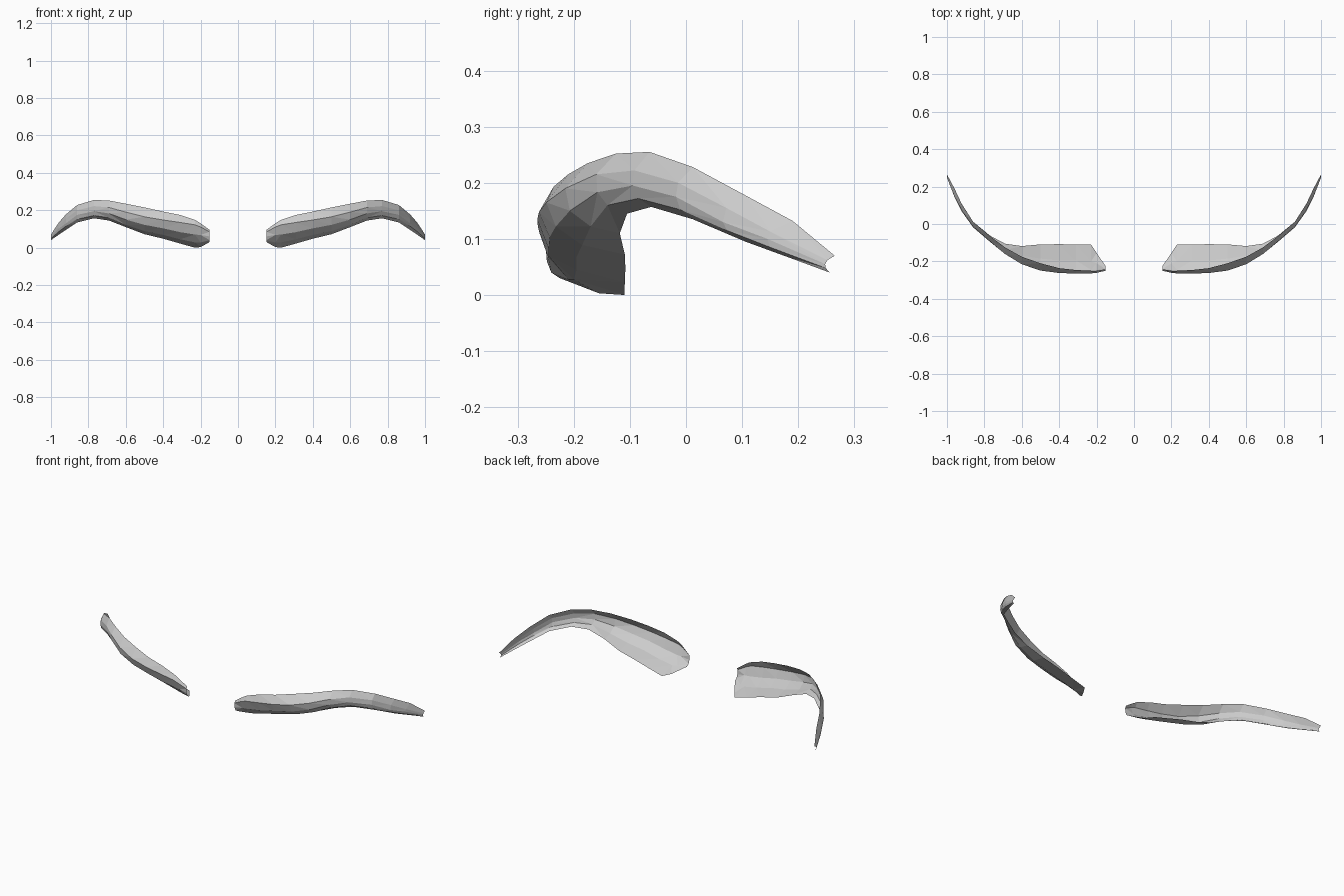
import bpy, bmesh

# Cross-sections along one brow, inner end to tail, as (y, z) pairs after x:
# top, front ridge, front lower, underside, lower back edge
SECTIONS = [
    (0.152, -0.242, 0.095, -0.250, 0.085, -0.248, 0.06, -0.240, 0.04, -0.225, 0.03),
    (0.20, -0.250, 0.13, -0.261, 0.11, -0.246, 0.068, -0.21, 0.028, -0.155, 0.003),
    (0.23, -0.250, 0.148, -0.264, 0.122, -0.245, 0.07, -0.20, 0.028, -0.110, 0.00),
    (0.31, -0.246, 0.175, -0.265, 0.135, -0.245, 0.083, -0.195, 0.045, -0.109, 0.022),
    (0.40, -0.236, 0.193, -0.262, 0.148, -0.243, 0.103, -0.195, 0.068, -0.108, 0.048),
    (0.50, -0.210, 0.215, -0.249, 0.165, -0.232, 0.122, -0.185, 0.089, -0.109, 0.072),
    (0.60, -0.175, 0.235, -0.215, 0.19, -0.207, 0.15, -0.170, 0.122, -0.118, 0.11),
    (0.69, -0.125, 0.252, -0.160, 0.215, -0.158, 0.183, -0.140, 0.16, -0.105, 0.145),
    (0.77, -0.065, 0.255, -0.092, 0.222, -0.095, 0.195, -0.085, 0.172, -0.062, 0.157),
    (0.86, 0.012, 0.228, -0.014, 0.20, -0.018, 0.175, -0.010, 0.152, 0.012, 0.135),
    (0.92, 0.105, 0.178, 0.072, 0.155, 0.066, 0.13, 0.073, 0.115, 0.106, 0.095),
    (0.96, 0.190, 0.132, 0.150, 0.113, 0.145, 0.10, 0.150, 0.085, 0.180, 0.068),
    (1.0, 0.265, 0.07, 0.252, 0.062, 0.248, 0.055, 0.249, 0.048, 0.256, 0.04),
]

# Loft an open, hollow-backed brow shell through the sections
bm = bmesh.new()
rings = []
for x, *p in SECTIONS:
    rings.append([bm.verts.new((x, p[i], p[i + 1])) for i in range(0, 10, 2)])
for a, b in zip(rings, rings[1:]):
    for i in range(4):
        bm.faces.new((a[i], a[i + 1], b[i + 1], b[i]))
bmesh.ops.triangulate(bm, faces=bm.faces[:])
mesh = bpy.data.meshes.new("eyebrows")
bm.to_mesh(mesh)
bm.free()

# Mirror to make the pair
brows = bpy.data.objects.new("eyebrows", mesh)
bpy.context.collection.objects.link(brows)
mirror = brows.modifiers.new("mirror", 'MIRROR')
mirror.use_mirror_merge = False
